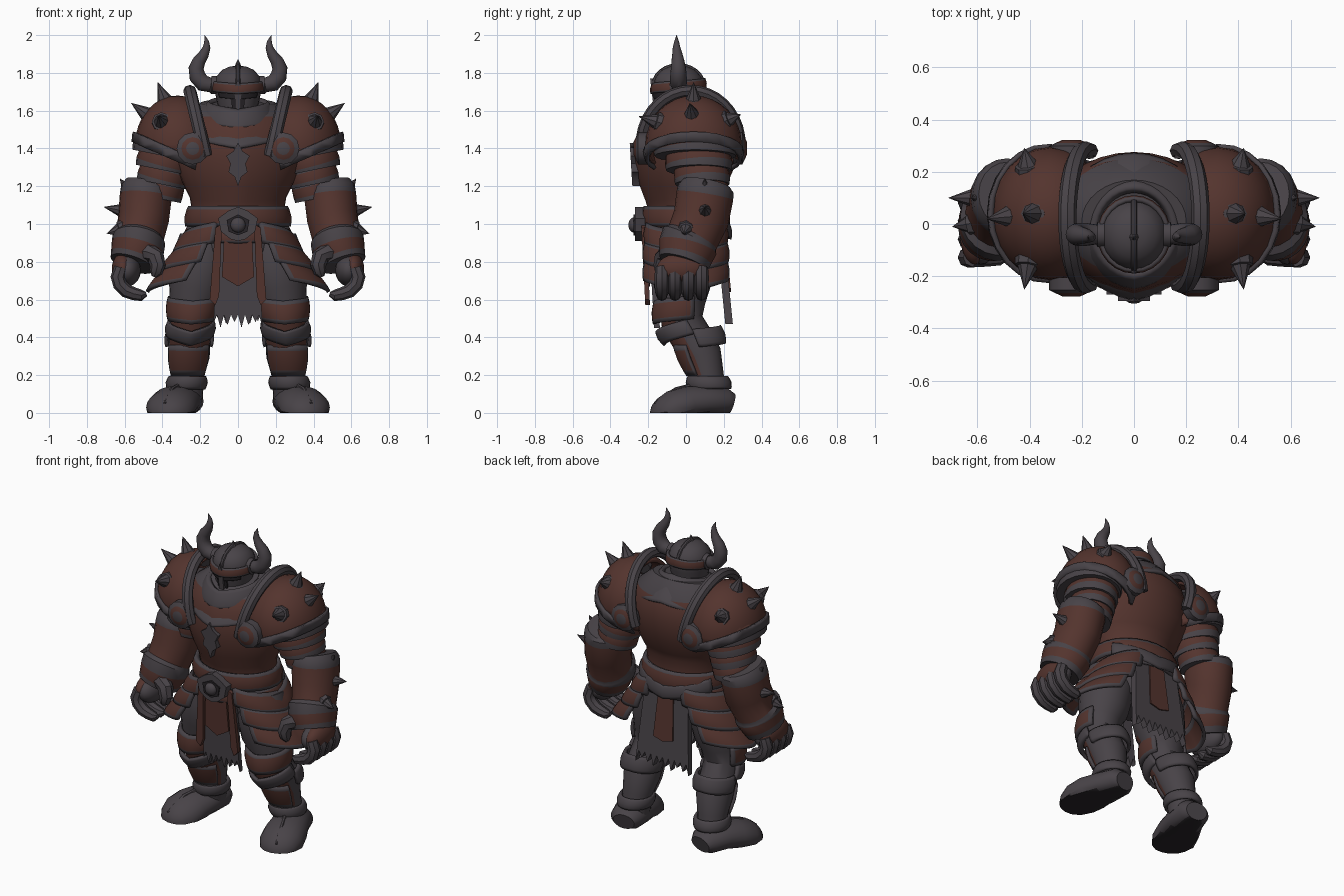
import bpy, bmesh, math
from mathutils import Matrix, Vector

if "Cube" in bpy.data.objects:
    bpy.data.objects.remove(bpy.data.objects["Cube"])

STEEL, RUST, DARK = range(3)


def make_material(name, rgb):
    mat = bpy.data.materials.new(name)
    mat.use_nodes = True
    mat.diffuse_color = (*rgb, 1)
    bsdf = next(n for n in mat.node_tree.nodes if n.type == "BSDF_PRINCIPLED")
    bsdf.inputs["Base Color"].default_value = (*rgb, 1)
    bsdf.inputs["Roughness"].default_value = 0.8
    return mat


materials = [make_material("dark steel", (.065, .056, .064)),
             make_material("rust brown", (.088, .034, .027)),
             make_material("near black", (.02, .017, .02))]
built = []


def finish(name, bm, mirror=False, thick=0, paint=None):
    """Turn a bmesh into an object, optionally mirrored across x and thickened."""
    bmesh.ops.remove_doubles(bm, verts=bm.verts, dist=1e-5)
    bmesh.ops.recalc_face_normals(bm, faces=bm.faces)
    if paint:
        for f in bm.faces:
            f.material_index = paint(f.calc_center_median(), f.normal)
    mesh = bpy.data.meshes.new(name)
    bm.to_mesh(mesh)
    bm.free()
    for mat in materials:
        mesh.materials.append(mat)
    obj = bpy.data.objects.new(name, mesh)
    bpy.context.scene.collection.objects.link(obj)
    if thick:
        mod = obj.modifiers.new("thickness", "SOLIDIFY")
        mod.thickness, mod.offset = thick, 0
    if mirror:
        obj.modifiers.new("mirror", "MIRROR")
    built.append(obj)


def around(a, keel):
    """Unit circle point; keel pinches the front into a ridge."""
    c, s = math.cos(a), math.sin(a)
    return c, s * (1 - keel * abs(c)) if s < 0 else s


def tube(name, points, flat=1, face=STEEL, sides=16, mirror=True, paint=None, floor=False, keel=0):
    """Sweep an ellipse through points (x, y, z, radius, optional material)."""
    bm = bmesh.new()
    pos = [Vector(p[:3]) for p in points]
    last = len(pos) - 1
    tangents = [(pos[min(i + 1, last)] - pos[max(i - 1, 0)]).normalized() for i in range(last + 1)]
    ref = Vector((0, 1, 0)) if max(abs(t.x) for t in tangents) > .8 else Vector((1, 0, 0))
    rings = []
    for p, t, center in zip(points, tangents, pos):
        u = (ref - t * t.dot(ref)).normalized()
        w = t.cross(u)
        ring = []
        for k in range(sides):
            c, s = around(math.tau * k / sides, keel)
            co = center + u * p[3] * c + w * p[3] * flat * s
            if floor:
                co.z = max(co.z, 0)
            ring.append(bm.verts.new(co))
        rings.append(ring)
    for i in range(last):
        for k in range(sides):
            j = (k + 1) % sides
            f = bm.faces.new((rings[i][k], rings[i][j], rings[i + 1][j], rings[i + 1][k]))
            f.material_index = points[i][4] if len(points[i]) > 4 else face
    for ring in (rings[0], rings[-1]):
        bm.faces.new(ring).material_index = face
    finish(name, bm, mirror, 0, paint)


def shell(name, top, bottom, mid=-90, half=180, dip=0, face=STEEL, trim=STEEL,
          bulge=.01, thick=.02, mirror=False, n=24, keel=0):
    """Curved plate between two ellipses (cx, cy, z, rx, ry), with a trimmed border."""
    bm = bmesh.new()
    grid = []
    for v in (0, .18, .5, .82, 1):
        cx, cy, z, rx, ry = Vector(top).lerp(Vector(bottom), v)
        b = bulge * math.sin(math.pi * v)
        row = []
        for i in range(n + 1):
            t = 2 * i / n - 1
            c, s = around(math.radians(mid + half * t), keel)
            row.append(bm.verts.new((cx + (rx + b) * c, cy + (ry + b) * s, z - dip * (1 - abs(t)))))
        grid.append(row)
    for r in range(4):
        for i in range(n):
            f = bm.faces.new((grid[r][i], grid[r][i + 1], grid[r + 1][i + 1], grid[r + 1][i]))
            border = r in (0, 3) or (half < 180 and i in (0, n - 1))
            f.material_index = trim if border else face
    finish(name, bm, mirror, thick)


def ball(name, loc, size, face=STEEL, mirror=True, cuts=(), thick=0):
    """Ellipsoid, keeping only the side that each cut plane (point, normal) faces."""
    bm = bmesh.new()
    bmesh.ops.create_uvsphere(bm, u_segments=24, v_segments=16, radius=1,
                              matrix=Matrix.Translation(loc) @ Matrix.Diagonal((*size, 1)))
    for co, no in cuts:
        bmesh.ops.bisect_plane(bm, geom=bm.verts[:] + bm.edges[:] + bm.faces[:],
                               plane_co=co, plane_no=no, clear_inner=True)
    finish(name, bm, mirror, thick, lambda c, n: face)


def plate(name, outline, y, depth, face=STEEL, lean=0, mirror=False):
    """Flat plate from an (x, z) outline, leaning back by lean per unit of drop."""
    bm = bmesh.new()
    top = max(z for x, z in outline)
    f = bm.faces.new([bm.verts.new((x, y + lean * (top - z), z)) for x, z in outline])
    out = bmesh.ops.extrude_face_region(bm, geom=[f])["geom"]
    bmesh.ops.translate(bm, vec=(0, depth, 0), verts=[v for v in out if isinstance(v, bmesh.types.BMVert)])
    finish(name, bm, mirror, 0, lambda c, n: face)


def symmetric(half):
    return half + [(-x, z) for x, z in reversed(half) if x]


def ragged(width, top, low, teeth=14):
    """Cloth outline with a torn lower hem."""
    hem = [(width - 2 * width * i / teeth, low + (.07 if i % 2 else .015 * (i % 3))) for i in range(teeth + 1)]
    return [(-width * .8, top), (width * .8, top)] + hem


def spike(name, base, tip, r=.046):
    b, t = Vector(base), Vector(tip)
    tube(name, [(*b.lerp(t, f), r * s) for f, s in ((-.3, 1.2), (.1, 1.1), (.13, .85), (.55, .45), (1, .02))], sides=8)


# Torso and waist
tube("torso", [(0, 0, .76, .2), (0, 0, .86, .255), (0, 0, .97, .25, RUST), (0, 0, 1.06, .243, RUST),
               (0, -.01, 1.14, .255, RUST), (0, -.015, 1.2, .285, RUST), (0, -.012, 1.33, .34, RUST),
               (0, .01, 1.47, .335, RUST), (0, .02, 1.57, .29), (0, .01, 1.64, .2)],
     flat=.8, sides=32, mirror=False, keel=.18)
shell("belt", (0, -.005, 1.09, .25, .205), (0, 0, .99, .265, .215), face=RUST, thick=.03)
shell("waist_skirt", (0, 0, 1, .258, .212), (0, 0, .93, .275, .222), face=RUST, dip=.03)
shell("back_belt_plate", (0, 0, 1.06, .265, .22), (0, 0, .98, .275, .23), mid=90, half=65, dip=.06)
plate("buckle", symmetric([(0, 1.09), (.05, 1.07), (.105, 1.03), (.09, .96), (.04, .92), (0, .91)]), -.27, .06)
plate("buckle_inset", symmetric([(0, 1.05), (.06, 1.02), (.05, .96), (0, .94)]), -.278, .009, DARK)
ball("buckle_boss", (0, -.275, .995), (.04, .03, .04), mirror=False)
plate("chest_emblem", symmetric([(0, 1.43), (.025, 1.385), (.062, 1.36), (.04, 1.32), (.05, 1.275), (.018, 1.25),
                                 (0, 1.2)]), -.298, .06, lean=.06)
shell("mantle", (0, -.02, 1.63, .2, .2), (0, -.01, 1.55, .28, .275), dip=.15, n=32, keel=.18)
shell("gorget", (0, -.03, 1.68, .145, .16), (0, -.02, 1.58, .2, .215), dip=.08, n=32, thick=.03, keel=.1)

# Cloth hanging front and back
plate("front_cloth", ragged(.13, .98, .45), -.2, .03, lean=.06)
plate("front_panel", symmetric([(.07, 1), (.085, .72), (0, .67)]), -.232, .025, RUST, lean=.05)
plate("front_straps", [(.085, 1), (.12, .98), (.15, .6), (.12, .57), (.1, .62)], -.237, .025, RUST, .05, True)
plate("back_cloth", ragged(.19, 1, .47, 18), .155, .04, lean=.1)
plate("back_panel", symmetric([(.05, 1), (.07, .66), (0, .64)]), .194, .009, RUST, lean=.1)

# Helmet
helm = [(1.5, .085), (1.6, .102), (1.68, .118), (1.74, .126), (1.78, .115), (1.815, .085), (1.833, .045), (1.838, .005)]
tube("helmet", [(0, -.04, z, r) for z, r in helm], flat=1.05, sides=24, mirror=False)
shell("eye_slit", (0, -.04, 1.71, .124, .133), (0, -.04, 1.67, .119, .127), half=55, dip=.01,
      face=DARK, trim=DARK, bulge=0, thick=.008)
shell("brow_band", (0, -.04, 1.77, .125, .132), (0, -.04, 1.72, .129, .138), dip=.03, face=RUST, bulge=.005)
plate("breath_slots", [(.016, 1.67), (.035, 1.67), (.028, 1.52), (.016, 1.52)], -.168, .009, DARK, .2, True)
plate("nose_guard", symmetric([(0, 1.77), (.018, 1.72), (.014, 1.52), (0, 1.5)]), -.19, .05, lean=.12)
tube("helmet_crest", [(0, -.04 - .132 * math.cos(a), 1.73 + .11 * math.sin(a), .012)
                      for a in (math.pi * i / 12 for i in range(13))], mirror=False, sides=8)
tube("helmet_point", [(0, -.05, 1.82, .025), (0, -.05, 1.87, .002)], sides=8, mirror=False)
tube("horns", [(.1, -.04, 1.735, .048), (.14, -.04, 1.735, .048), (.143, -.04, 1.735, .038),
               (.185, -.04, 1.745, .044), (.215, -.04, 1.78, .044), (.222, -.04, 1.825, .04),
               (.205, -.043, 1.865, .034), (.18, -.046, 1.9, .027), (.166, -.05, 1.935, .02),
               (.166, -.05, 1.965, .013), (.177, -.05, 2, .001)])

# Shoulders: dome, standing rim, round bosses and spikes
slope = Vector((-.4, 0, .9))
ball("shoulder_domes", (.32, .04, 1.42), (.215, .245, .25), RUST, thick=.02,
     cuts=[((.43, 0, 1.4), slope), ((.2, 0, 1.42), (1, 0, -.2))])
ball("shoulder_hems", (.32, .04, 1.42), (.235, .26, .265), STEEL, thick=.02,
     cuts=[((.43, 0, 1.38), slope), ((.43, 0, 1.435), -slope), ((.21, 0, 1.42), (1, 0, 0))])
arch = [math.radians(-12 + 204 * i / 20) for i in range(21)]
tube("shoulder_rims", [(.185 + .07 * math.sin(a), .025 - .26 * math.cos(a), 1.42 + .285 * math.sin(a), .035)
                       for a in arch], flat=.9, sides=8)
for side, y, d in (("front", -.235, -.03), ("back", .28, .03)):
    tube(side + "_shoulder_bosses", [(.24, y - d, 1.4, .085), (.24, y + d * .6, 1.4, .085),
                                     (.24, y + d, 1.4, .06, RUST), (.24, y + d * 1.4, 1.4, .035, RUST)], sides=12)
for name, base, tip in (("top", (.385, .04, 1.65), (.425, .04, 1.75)), ("outer", (.475, .03, 1.575), (.565, .02, 1.64)),
                        ("front", (.405, -.15, 1.54), (.42, -.25, 1.57)), ("back", (.405, .22, 1.55), (.42, .29, 1.58))):
    spike(name + "_shoulder_spikes", base, tip)

# Layered upper arms
for i, (x, z, r) in enumerate(((.365, 1.46, .172), (.37, 1.385, .148), (.38, 1.31, .132), (.395, 1.235, .12))):
    y = .045 + .018 * i
    tube(f"upper_arm_band_{i + 1}", [(x, y, z, r * .93), (x + .005, y, z - .02, r, RUST),
                                     (x + .02, y + .005, z - .07, r * 1.03), (x + .026, y + .005, z - .1, r)],
         flat=1.25 - .08 * i, sides=20)

# Forearms and gauntlets
tube("forearm_guards", [(.48, .11, 1.21, .118), (.485, .106, 1.19, .134), (.488, .1, 1.15, .138, RUST),
                        (.5, .08, 1.03, .135, RUST), (.52, .035, .93, .128), (.525, .02, .915, .142),
                        (.53, .01, .88, .142, RUST), (.55, -.005, .82, .128), (.56, -.015, .79, .12)],
     flat=1.1, sides=20)
for i, (base, tip) in enumerate((((.575, .1, 1.17), (.625, .1, 1.24)), ((.61, .1, 1.07), (.71, .1, 1.09)),
                                 ((.625, -.0, .97), (.695, -.01, .95)))):
    spike(f"forearm_spikes_{i + 1}", base, tip, .04)
ball("palms", (.585, -.025, .755), (.07, .13, .085))
ball("knuckle_plates", (.61, -.025, .765), (.058, .13, .08), RUST)
for i in range(4):
    y = -.128 + .07 * i
    tube(f"fingers_{i + 1}", [(.62, y, .77, .035), (.636, y, .72, .039), (.625, y, .68, .038), (.59, y, .645, .037),
                              (.55, y, .63, .034), (.51, y, .622, .03), (.485, y, .63, .012)], sides=8)
tube("thumbs", [(.53, -.07, .85, .05), (.47, -.1, .85, .05), (.435, -.12, .825, .047), (.425, -.13, .78, .042),
                (.435, -.13, .745, .034), (.445, -.13, .72, .012)], sides=8)

# Hip plates, narrower toward the bottom
for i in range(3):
    z, g = 1.01 - .1 * i, .035 * i
    shell(f"hip_plates_{i + 1}", (.12 + g * .6, 0, z, .155 + g, .2 + g * .2),
          (.14 + g, 0, z - .11, .2 + g, .21 + g * .2), mid=0, half=94 - 9 * i, dip=.06, face=RUST, mirror=True)

# Legs: rusted in front, plain steel behind
tube("legs", [(.17, -.01, .92, .14), (.195, -.02, .8, .16), (.22, -.02, .66, .148), (.24, -.02, .58, .122),
              (.248, -.02, .48, .112), (.256, .04, .38, .11), (.26, .08, .3, .11), (.268, .11, .2, .09),
              (.275, .125, .08, .088)], sides=20,
     paint=lambda c, n: RUST if .14 < c.z < .6 and n.y < -.2 else STEEL)
shell("thigh_plates", (.238, -.025, .62, .124, .135), (.248, -.03, .5, .115, .135), half=120, dip=.03,
      face=RUST, mirror=True)
shell("knee_plates", (.248, -.02, .49, .114, .132), (.256, .02, .42, .116, .13), half=100, dip=.06, mirror=True)
shell("calf_bands", (.256, .045, .44, .11, .13), (.26, .08, .35, .115, .122), mid=90, half=95, dip=-.02, mirror=True)
shell("shin_ridges", (.26, .06, .36, .115, .12), (.268, .108, .2, .092, .097), half=60, face=RUST, mirror=True)
shell("ankle_bands", (.268, .115, .19, .09, .098), (.275, .125, .13, .093, .105), mirror=True)

# Boots
tube("boots", [(.275, .245, .05, .07), (.28, .21, .06, .1), (.305, .1, .06, .115), (.335, .01, .045, .13),
               (.358, -.07, .018, .133), (.375, -.13, 0, .108), (.388, -.165, 0, .07), (.394, -.182, 0, .025)],
     flat=.75, sides=20, floor=True, paint=lambda c, n: DARK if n.z < -.9 else STEEL)
tube("toe_seams", [(.315, .03, .145, .012), (.35, -.05, .124, .013), (.372, -.12, .084, .012),
                   (.388, -.165, .05, .008)], sides=8)

# Smooth shading with sharp plate edges
for obj in bpy.context.selected_objects:
    obj.select_set(False)
for obj in built:
    obj.select_set(True)
bpy.context.view_layer.objects.active = built[0]
bpy.ops.object.shade_smooth_by_angle(angle=math.radians(35))
